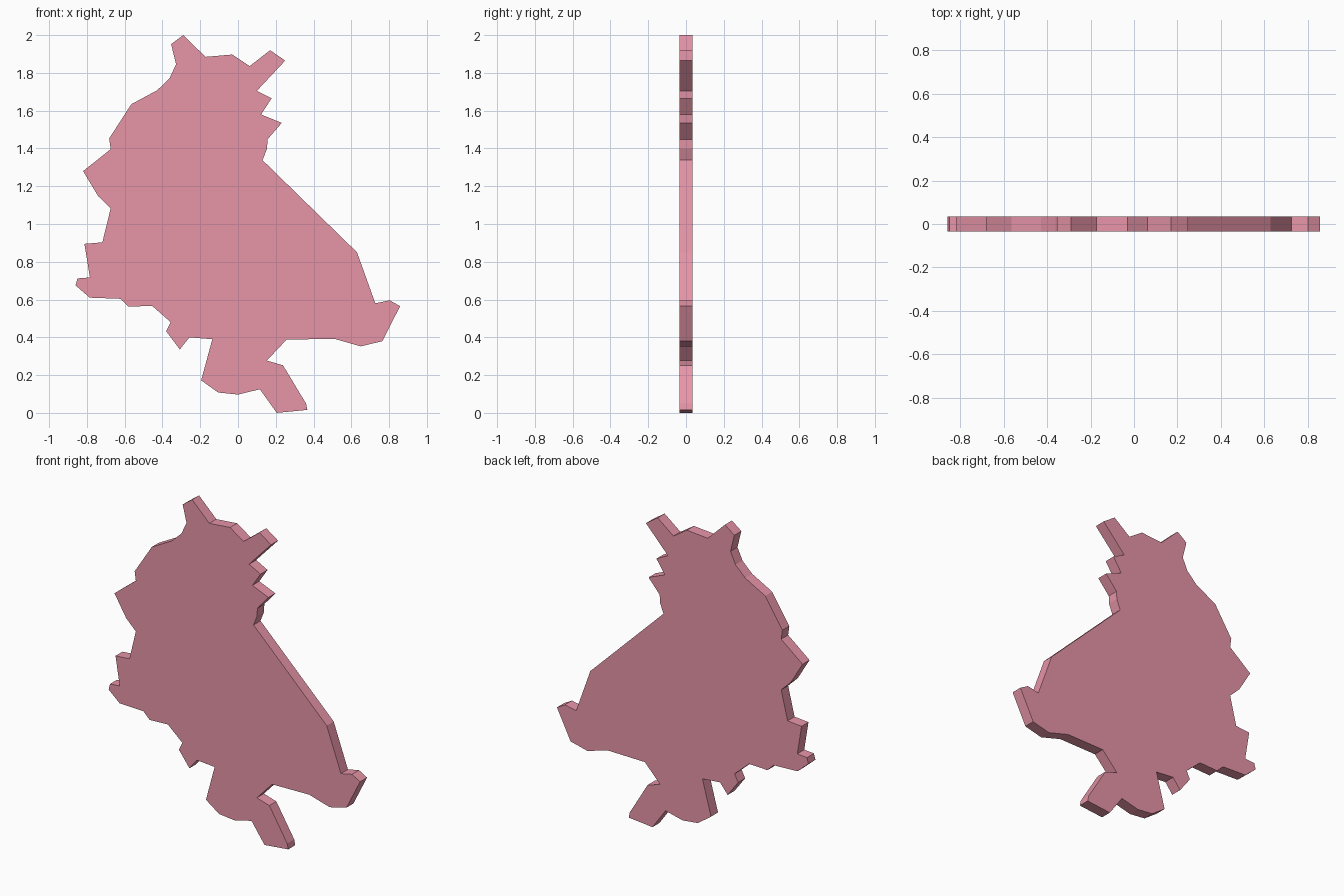
import bpy
import bmesh

HALF = 0.034  # half of the plate thickness

# Outline as (x, z), clockwise from the top-left peak
top_right = [(-0.29, 2.0), (-0.172, 1.885), (-0.03, 1.897), (0.062, 1.836), (0.17, 1.92),
             (0.25, 1.865), (0.10, 1.705), (0.178, 1.665), (0.122, 1.58), (0.232, 1.535),
             (0.156, 1.448), (0.154, 1.40), (0.13, 1.338)]
right_wing = [(0.63, 0.85), (0.727, 0.58), (0.803, 0.596), (0.858, 0.565), (0.765, 0.38),
              (0.65, 0.352), (0.51, 0.392), (0.257, 0.388)]
bottom_lobe = [(0.153, 0.277), (0.238, 0.252), (0.36, 0.05), (0.367, 0.016), (0.205, 0.0),
               (0.116, 0.125), (0.0, 0.097), (-0.105, 0.108), (-0.195, 0.172), (-0.136, 0.39)]
lower_left = [(-0.257, 0.4), (-0.308, 0.336), (-0.38, 0.432), (-0.356, 0.48), (-0.455, 0.567),
              (-0.58, 0.562), (-0.622, 0.604), (-0.785, 0.61), (-0.86, 0.675), (-0.85, 0.712),
              (-0.784, 0.717), (-0.813, 0.895), (-0.718, 0.903)]
upper_left = [(-0.674, 1.083), (-0.74, 1.147), (-0.82, 1.28), (-0.674, 1.396), (-0.682, 1.453),
              (-0.565, 1.634), (-0.428, 1.708), (-0.362, 1.772), (-0.328, 1.846), (-0.354, 1.952)]
outline = top_right + right_wing + bottom_lobe + lower_left + upper_left

# Flat plate extruded from the outline
bm = bmesh.new()
face = bm.faces.new([bm.verts.new((x, -HALF, z)) for x, z in outline])
back = bmesh.ops.extrude_face_region(bm, geom=[face], use_keep_orig=True)
moved = [g for g in back["geom"] if isinstance(g, bmesh.types.BMVert)]
bmesh.ops.translate(bm, verts=moved, vec=(0, 2 * HALF, 0))
bmesh.ops.recalc_face_normals(bm, faces=bm.faces)
mesh = bpy.data.meshes.new("region_plate")
bm.to_mesh(mesh)
bm.free()
plate = bpy.data.objects.new("region_plate", mesh)
bpy.context.collection.objects.link(plate)

# Pink colour
pink = bpy.data.materials.new("pink")
pink.diffuse_color = (0.8, 0.3, 0.39, 1)
mesh.materials.append(pink)
